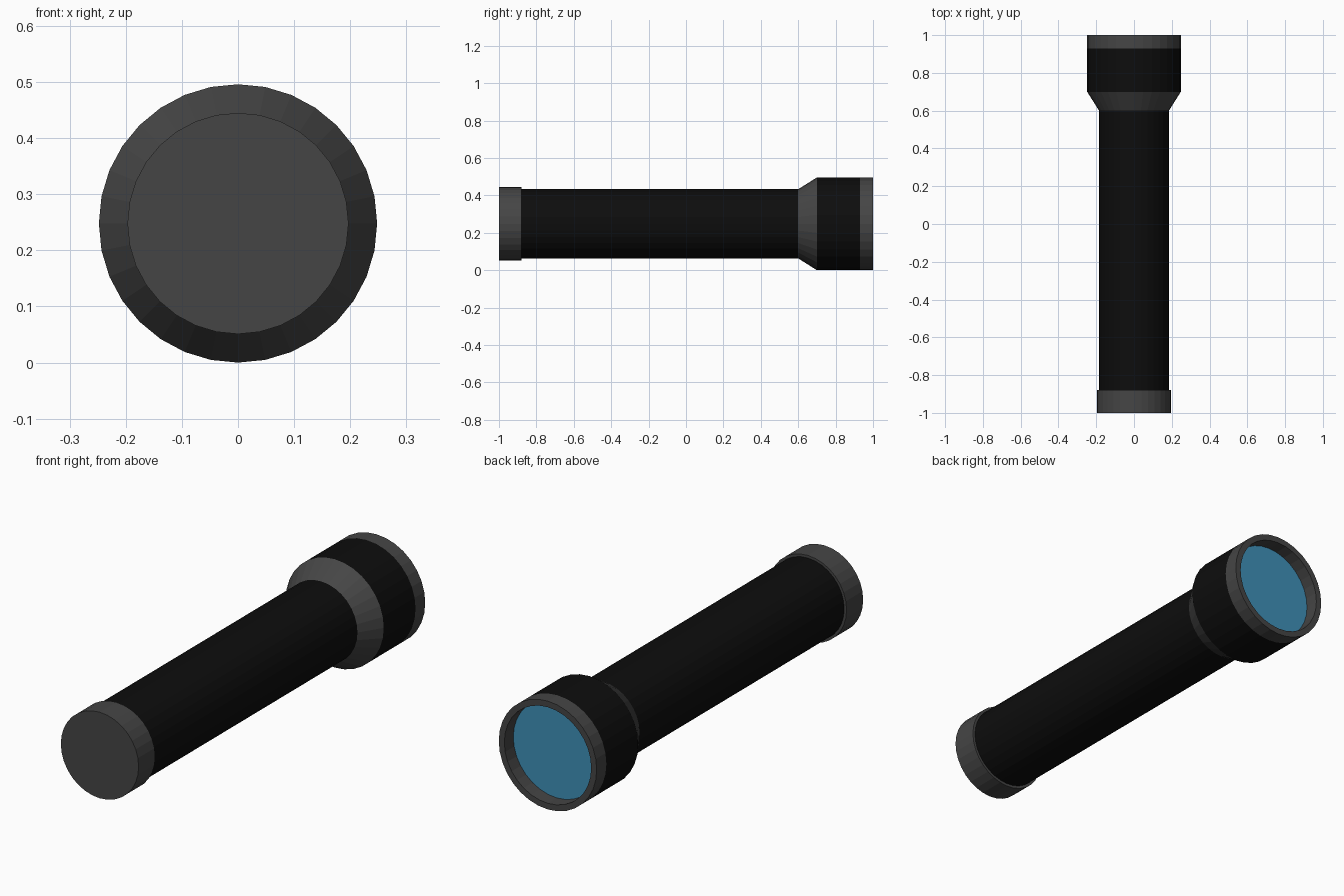
import bpy, math

if "Cube" in bpy.data.objects:
    bpy.data.objects.remove(bpy.data.objects["Cube"])

SIDES = 32
AXIS_Z = 0.248


def material(name, rgb):
    m = bpy.data.materials.new(name)
    m.diffuse_color = (*rgb, 1)
    m.use_nodes = True
    m.node_tree.nodes["Principled BSDF"].inputs["Base Color"].default_value = m.diffuse_color
    return m


grey = material("dark grey metal", (0.06, 0.06, 0.06))
black = material("black grip", (0.004, 0.004, 0.004))
blue = material("blue glass", (0.05, 0.28, 0.48))


def lathe(name, profile, mat):
    """Spin (y, radius) points around the long axis; radius 0 closes an end."""
    verts, faces, rings = [], [], []
    for y, r in profile:
        start = len(verts)
        count = 1 if r == 0 else SIDES
        for i in range(count):
            a = 2 * math.pi * i / SIDES
            verts.append((r * math.sin(a), y, AXIS_Z + r * math.cos(a)))
        rings.append([start + (i % count) for i in range(SIDES)])
    for a, b in zip(rings, rings[1:]):
        for i in range(SIDES):
            j = (i + 1) % SIDES
            quad = (a[i], a[j], b[j], b[i])
            faces.append(tuple(dict.fromkeys(quad)))
    mesh = bpy.data.meshes.new(name)
    mesh.from_pydata(verts, [], faces)
    mesh.materials.append(mat)
    obj = bpy.data.objects.new(name, mesh)
    bpy.context.collection.objects.link(obj)
    return obj


# Tail cap, slightly wider than the handle
lathe("tail_cap", [(-1, 0), (-1, 0.197), (-0.88, 0.197), (-0.88, 0.185)], grey)
# Long handle
lathe("handle", [(-0.88, 0.185), (0.6, 0.185)], black)
# Flared neck
lathe("neck", [(0.6, 0.185), (0.7, 0.248)], grey)
# Head grip
lathe("head", [(0.7, 0.248), (0.93, 0.248)], black)
# Front rim with recessed inner wall
lathe("rim", [(0.93, 0.248), (1, 0.248), (1, 0.22), (0.935, 0.22)], grey)
# Glass lens at the bottom of the recess
lathe("lens", [(0.935, 0.22), (0.935, 0)], blue)
